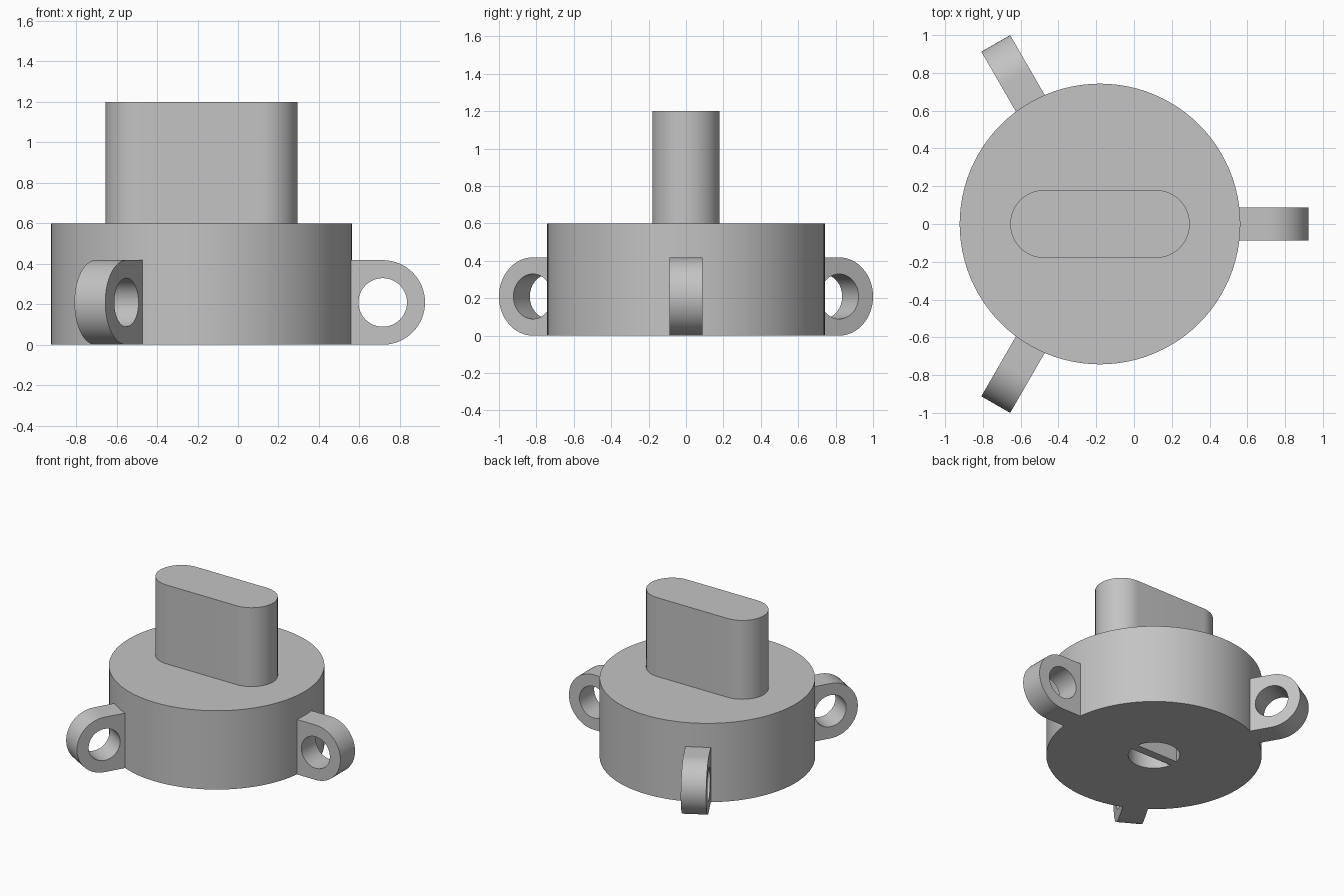
import bpy, bmesh
from math import cos, sin, pi, radians, sqrt, asin
from mathutils import Matrix, Vector

if "Cube" in bpy.data.objects:
    bpy.data.objects.remove(bpy.data.objects["Cube"])

CX = -0.18            # axis of the round base
grey = bpy.data.materials.new("light_grey")
grey.diffuse_color = (0.55, 0.55, 0.55, 1)
grey.use_nodes = True
grey.node_tree.nodes["Principled BSDF"].inputs["Base Color"].default_value = grey.diffuse_color


def arc(cx, cy, r, a0, a1, n):
    """Points on an arc, both ends included."""
    return [(cx + r * cos(a0 + (a1 - a0) * i / n),
             cy + r * sin(a0 + (a1 - a0) * i / n)) for i in range(n + 1)]


def circle(cx, cy, r, n):
    return arc(cx, cy, r, 0, 2 * pi, n)[:-1]


def prism(name, loops, height, matrix):
    """Extrude an outline (first loop) with holes (other loops)."""
    bm = bmesh.new()
    edges = []
    for loop in loops:
        vs = [bm.verts.new((x, y, 0)) for x, y in loop]
        edges += [bm.edges.new((vs[i - 1], vs[i])) for i in range(len(vs))]
    bmesh.ops.triangle_fill(bm, edges=edges, use_beauty=True, normal=(0, 0, 1))
    ext = bmesh.ops.extrude_face_region(bm, geom=bm.faces[:])["geom"]
    top = [g for g in ext if isinstance(g, bmesh.types.BMVert)]
    bmesh.ops.translate(bm, verts=top, vec=Vector((0, 0, height)))
    bmesh.ops.recalc_face_normals(bm, faces=bm.faces[:])
    bm.transform(matrix)
    me = bpy.data.meshes.new(name)
    bm.to_mesh(me)
    bm.free()
    me.shade_smooth()
    me.set_sharp_from_angle(angle=radians(30))
    me.materials.append(grey)
    ob = bpy.data.objects.new(name, me)
    bpy.context.collection.objects.link(ob)
    return ob


# Round base with a shaft socket split by a thin bar along x
R_HOLE, BAR = 0.178, 0.032
a = asin(BAR / R_HOLE)
half_a = arc(0, 0, R_HOLE, a, pi - a, 32)
half_b = [(x, -y) for x, y in half_a]
prism("base", [circle(0, 0, 0.743, 96), half_a, half_b], 0.6,
      Matrix.Translation((CX, 0, 0)))

# Grip with rounded ends, closing the socket from above
HW, HL = 0.18, 0.475
grip = arc(HL - HW, 0, HW, -pi / 2, pi / 2, 32) + \
       arc(HW - HL, 0, HW, pi / 2, 3 * pi / 2, 32)
prism("grip", [grip], 0.6, Matrix.Translation((CX, 0, 0.6)))

# Three pierced lugs around the base
LR, LC, T = 0.209, 0.895, 0.176
lug = arc(LC, LR, LR, -pi / 2, pi / 2, 32) + [(0.73, 2 * LR), (0.73, 0)]
hole = circle(LC, LR, 0.12, 48)
for i in range(3):
    m = (Matrix.Translation((CX, 0, 0)) @ Matrix.Rotation(i * 2 * pi / 3, 4, 'Z')
         @ Matrix.Rotation(pi / 2, 4, 'X') @ Matrix.Translation((0, 0, -T / 2)))
    prism(f"lug_{i + 1}", [lug, hole], T, m)
